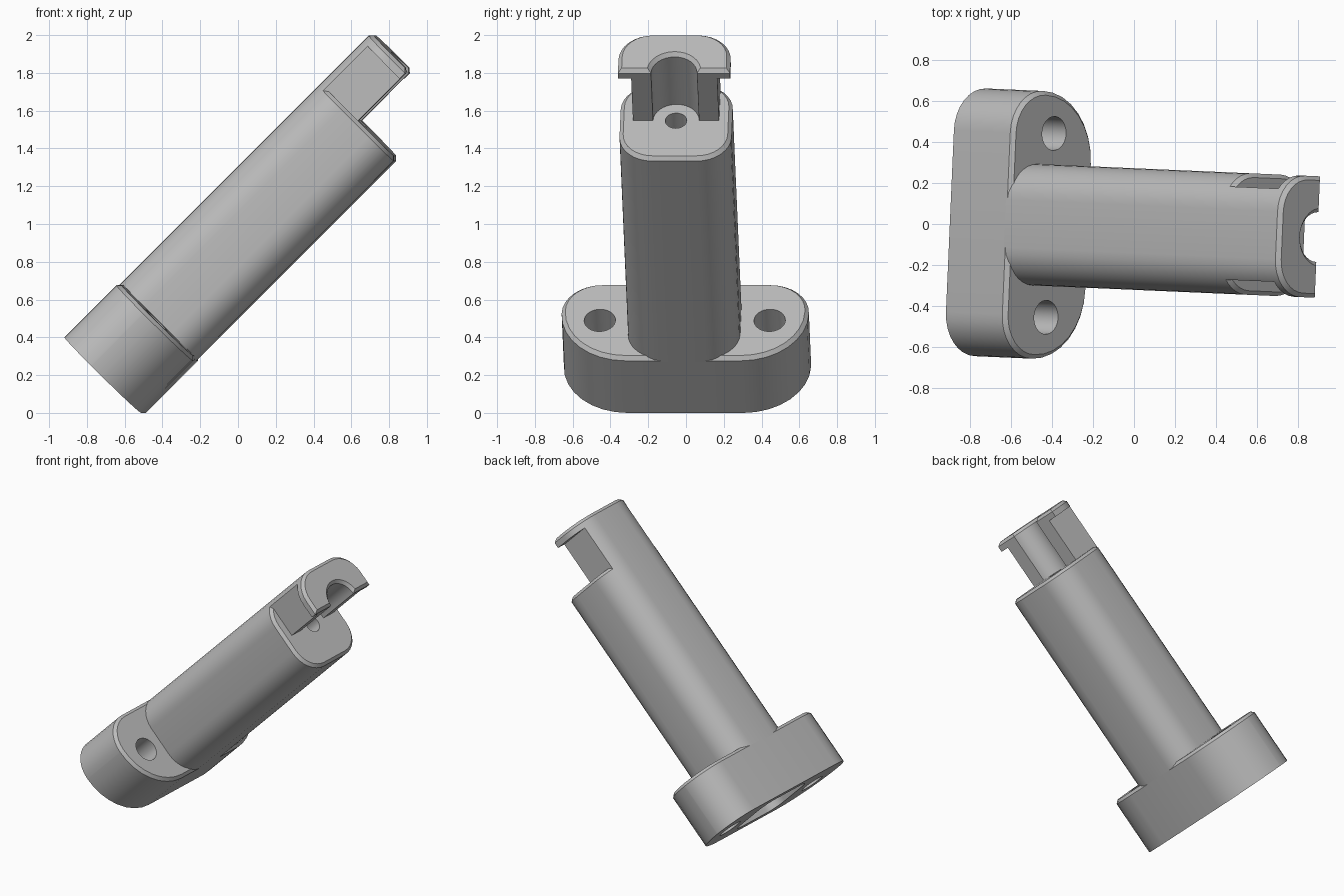
import bpy, bmesh
from math import sin, cos, pi, radians
from mathutils import Matrix

if "Cube" in bpy.data.objects:
    bpy.data.objects.remove(bpy.data.objects["Cube"])

# Local axes: X = depth, Y = width, Z = length of the post
TILT = (Matrix.Translation((-0.70, 0.006, 0.20))
        @ Matrix.Rotation(radians(-2.5), 4, 'Z') @ Matrix.Rotation(radians(45), 4, 'Y'))
HALF_DEPTH = 0.283
HALF_WIDTH = 0.297
CORNER = 0.18
CHAMFER = 0.02
FLANGE_TOP, SHOULDER, NECK_TOP, TIP = 0.41, 1.905, 2.22, 2.28

grey = bpy.data.materials.new("plain_grey")
grey.use_nodes = True
COLOUR = (0.5, 0.5, 0.5, 1)
grey.diffuse_color = COLOUR
grey.node_tree.nodes["Principled BSDF"].inputs["Base Color"].default_value = COLOUR


def arc(x, y, r, start, end, steps=8):
    return [(x + r * cos(start + (end - start) * i / steps),
             y + r * sin(start + (end - start) * i / steps)) for i in range(steps + 1)]


def rounded(hx, hy, r_front, r_back):
    """Rounded rectangle with its own corner radius on the +X and -X sides."""
    return (arc(hx - r_front, hy - r_front, r_front, 0, pi / 2)
            + arc(-hx + r_back, hy - r_back, r_back, pi / 2, pi)
            + arc(-hx + r_back, -hy + r_back, r_back, pi, 1.5 * pi)
            + arc(hx - r_front, -hy + r_front, r_front, 1.5 * pi, 2 * pi))


def head_profile():
    """Back half of the post section with a round groove in its flat face."""
    back = rounded(HALF_DEPTH, HALF_WIDTH, CORNER, CORNER)[9:27]
    return [(0, HALF_WIDTH)] + back + [(0, -HALF_WIDTH)] + arc(0, 0, 0.122, 1.5 * pi, pi / 2, 16)


def prism(name, points, z0, z1, chamfer=0.0, clip=None):
    bm = bmesh.new()
    bm.faces.new([bm.verts.new((x, y, z0)) for x, y in points])
    if clip:
        for side in (-1, 1):
            bmesh.ops.bisect_plane(bm, geom=bm.verts[:] + bm.edges[:] + bm.faces[:],
                                   plane_co=(0, side * clip, 0), plane_no=(0, side, 0),
                                   clear_outer=True)
    extruded = bmesh.ops.extrude_face_region(bm, geom=bm.faces[:], use_keep_orig=True)["geom"]
    top = [g for g in extruded if isinstance(g, bmesh.types.BMVert)]
    bmesh.ops.translate(bm, verts=top, vec=(0, 0, z1 - z0))
    bmesh.ops.recalc_face_normals(bm, faces=bm.faces[:])
    if chamfer:
        rim = [e for e in bm.edges if all(abs(v.co.z - z1) < 1e-5 for v in e.verts)]
        bmesh.ops.bevel(bm, geom=rim, offset=chamfer, segments=1, affect='EDGES')
    mesh = bpy.data.meshes.new(name)
    bm.to_mesh(mesh)
    bm.free()
    mesh.materials.append(grey)
    obj = bpy.data.objects.new(name, mesh)
    obj.matrix_world = TILT
    bpy.context.collection.objects.link(obj)
    return obj


def activate(obj):
    bpy.ops.object.select_all(action='DESELECT')
    obj.select_set(True)
    bpy.context.view_layer.objects.active = obj


def cut(obj, cutter):
    mod = obj.modifiers.new("cut", 'BOOLEAN')
    mod.operation, mod.solver, mod.object = 'DIFFERENCE', 'EXACT', cutter
    activate(obj)
    bpy.ops.object.modifier_apply(modifier=mod.name)


# Solid parts
flange = prism("mounting_flange", rounded(HALF_DEPTH, 0.655, 0.35, 0.21), 0, FLANGE_TOP, CHAMFER)
post = prism("post", rounded(HALF_DEPTH, HALF_WIDTH, CORNER, CORNER),
             FLANGE_TOP - 0.03, SHOULDER, CHAMFER)
neck = prism("neck", head_profile(), SHOULDER - 0.03, NECK_TOP + 0.01, clip=0.228)
cap = prism("cap", head_profile(), NECK_TOP, TIP, CHAMFER)

# Bolt holes, hollow core and the small centre hole
cutters = []
for side in (-1, 1):
    bolt = prism("bolt_cutter", arc(0, side * 0.45, 0.083, 0, 2 * pi, 32)[:-1], -0.1, 0.6)
    cut(flange, bolt)
    cutters.append(bolt)
core = prism("core_cutter", rounded(0.2, 0.24, 0.1, 0.1), -0.1, 1.7)
bore = prism("bore_cutter", arc(0, 0, 0.057, 0, 2 * pi, 24)[:-1], 1.6, 2.0)
cut(flange, core)
cut(post, core)
cut(post, bore)
for helper in cutters + [core, bore]:
    bpy.data.objects.remove(helper)

for part in (flange, post, neck, cap):
    activate(part)
    bpy.ops.object.shade_smooth_by_angle(angle=radians(30))
